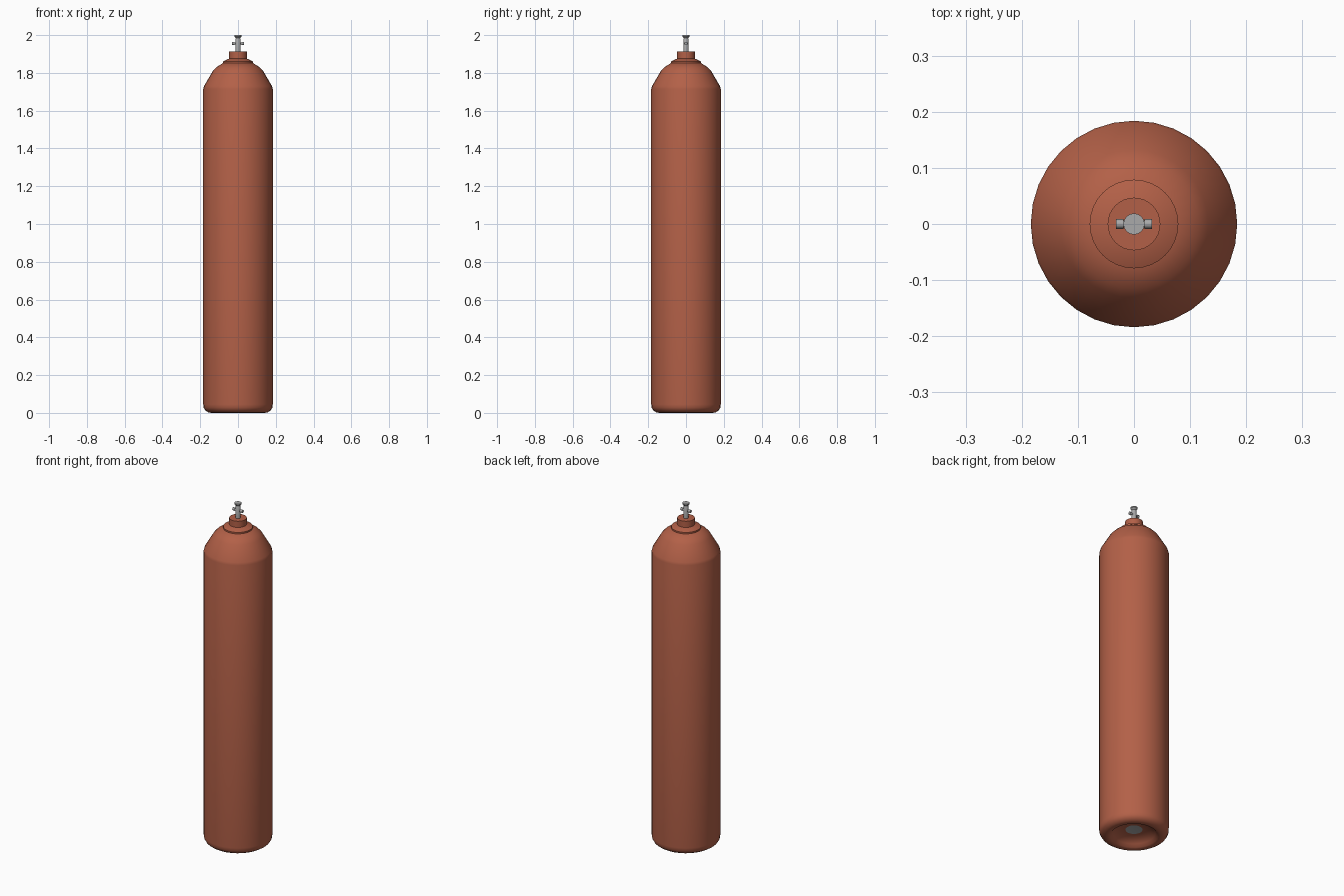
import bpy, bmesh, math
from mathutils import Matrix

if "Cube" in bpy.data.objects:
    bpy.data.objects.remove(bpy.data.objects["Cube"])


def material(name, color):
    m = bpy.data.materials.new(name)
    m.diffuse_color = (*color, 1.0)
    m.use_nodes = True
    m.node_tree.nodes["Principled BSDF"].inputs["Base Color"].default_value = m.diffuse_color
    return m


RED = material("rust red paint", (0.45, 0.118, 0.064))
GREY = material("valve grey metal", (0.40, 0.40, 0.40))


def lathe(name, profile, sides, mat, matrix=Matrix(), smooth=35):
    """Revolve (radius, height) points around z; zero radius ends become caps."""
    bm = bmesh.new()
    rings = []
    for r, z in profile:
        rings.append([bm.verts.new((r * math.cos(2 * math.pi * i / sides),
                                    r * math.sin(2 * math.pi * i / sides), z))
                      for i in range(sides)])
    for a, b in zip(rings, rings[1:]):
        for i in range(sides):
            j = (i + 1) % sides
            bm.faces.new((a[i], a[j], b[j], b[i]))
    bm.faces.new(rings[0][::-1])
    bm.faces.new(rings[-1])
    bmesh.ops.recalc_face_normals(bm, faces=bm.faces)
    bm.transform(matrix)
    me = bpy.data.meshes.new(name)
    bm.to_mesh(me)
    bm.free()
    me.materials.append(mat)
    ob = bpy.data.objects.new(name, me)
    bpy.context.collection.objects.link(ob)
    bpy.ops.object.select_all(action='DESELECT')
    ob.select_set(True)
    bpy.context.view_layer.objects.active = ob
    bpy.ops.object.shade_smooth_by_angle(angle=math.radians(smooth))
    return ob


# Tank body with a dished base, rounded foot and domed shoulder
body = lathe("tank_body", [
    (0.045, 0.040), (0.085, 0.034), (0.112, 0.018), (0.125, 0.004),
    (0.140, 0.0), (0.158, 0.003), (0.174, 0.014), (0.182, 0.028), (0.184, 0.045),
    (0.184, 1.715), (0.180, 1.730), (0.132, 1.812), (0.115, 1.830), (0.078, 1.853),
], 32, RED, smooth=50)
# Centre of the dished base is bare metal
body.data.materials.append(GREY)
for p in body.data.polygons:
    if len(p.vertices) > 4 and p.center.z < 0.1:
        p.material_index = 1

# Collar ring and neck
lathe("collar_ring", [(0.079, 1.850), (0.079, 1.861), (0.046, 1.876)], 32, RED)
lathe("neck", [(0.047, 1.870), (0.047, 1.912)], 32, RED)

# Valve stem with flared knob
lathe("valve_stem", [(0.014, 1.910), (0.014, 1.978), (0.011, 1.984),
                     (0.019, 1.993), (0.019, 2.0)], 16, GREY)

# Side outlets, one on each side
for side, label in ((1, "right"), (-1, "left")):
    lathe("valve_outlet_" + label,
          [(0.006, 0.005), (0.006, 0.019), (0.0085, 0.019), (0.0085, 0.032)],
          12, GREY,
          Matrix.Translation((0, 0, 1.956)) @ Matrix.Rotation(side * math.pi / 2, 4, 'Y'))
